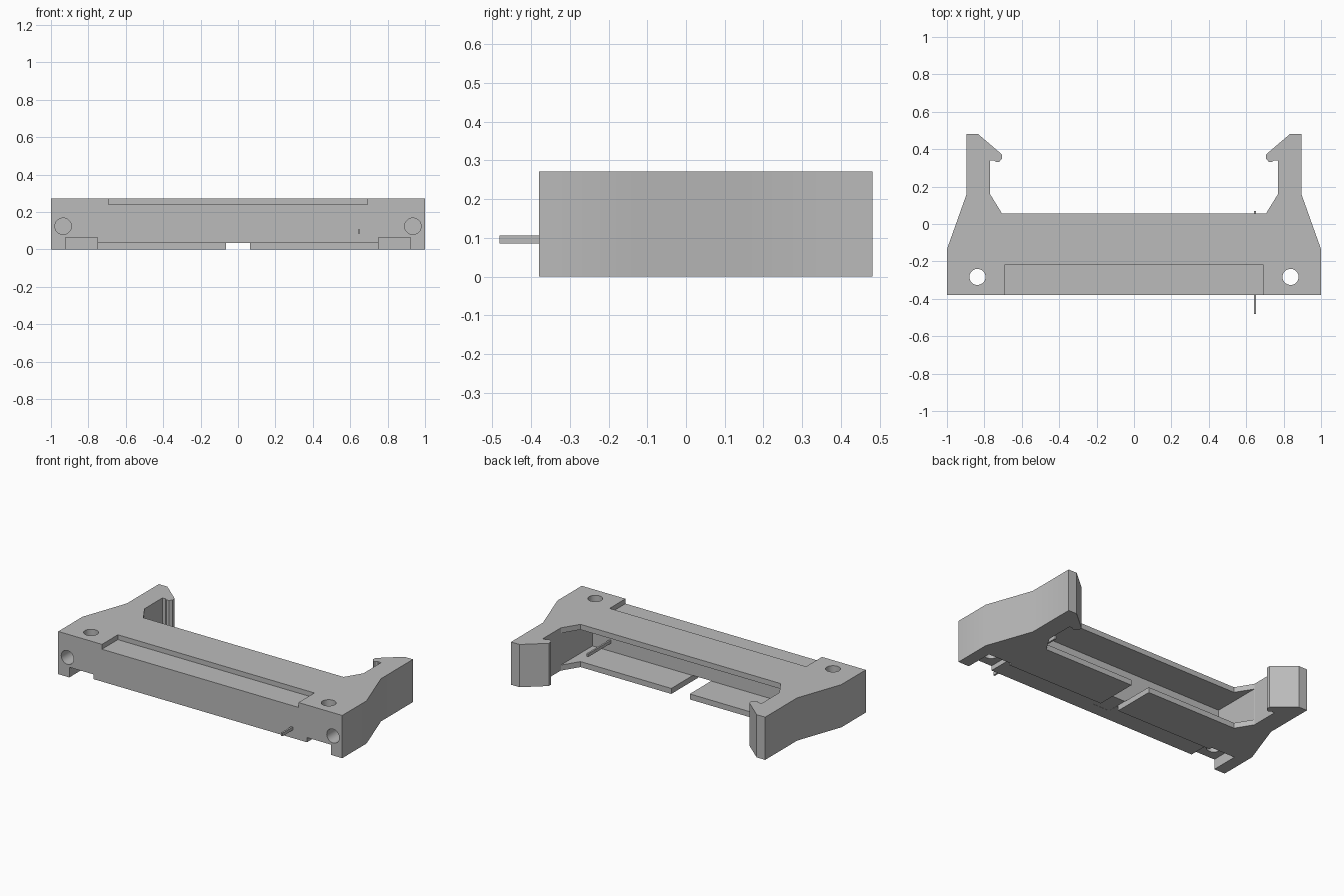
import bpy
import bmesh
import math
from mathutils import Matrix, Vector

old = bpy.data.objects.get("Cube")
if old:
    bpy.data.objects.remove(old, do_unlink=True)

grey = bpy.data.materials.new("plain grey")
grey.use_nodes = True
grey.diffuse_color = (0.5, 0.5, 0.5, 1)
grey.node_tree.nodes["Principled BSDF"].inputs["Base Color"].default_value = (0.5, 0.5, 0.5, 1)

HEIGHT, FRONT, BACK = 0.272, -0.38, 0.482
FLOOR, CEILING = 0.035, 0.238     # inner faces of the bottom and top plates
RECESS = -0.22                    # back wall of the front recesses


def make_object(name, bm):
    bmesh.ops.recalc_face_normals(bm, faces=bm.faces[:])
    mesh = bpy.data.meshes.new(name)
    bm.to_mesh(mesh)
    bm.free()
    mesh.materials.append(grey)
    obj = bpy.data.objects.new(name, mesh)
    bpy.context.collection.objects.link(obj)
    return obj


def box(name, low, high):
    bm = bmesh.new()
    bmesh.ops.create_cube(bm, size=1)
    low, high = Vector(low), Vector(high)
    for v in bm.verts:
        v.co = Vector(c * s for c, s in zip(v.co, high - low)) + (low + high) / 2
    return make_object(name, bm)


def cylinder(name, center, radius, depth, tilt=0):
    bm = bmesh.new()
    matrix = Matrix.Translation(center) @ Matrix.Rotation(tilt, 4, "X")
    bmesh.ops.create_cone(bm, cap_ends=True, segments=32, radius1=radius,
                          radius2=radius, depth=depth, matrix=matrix)
    return make_object(name, bm)


def cut(target, cutter):
    cutter.hide_render = True
    mod = target.modifiers.new("cut", "BOOLEAN")
    mod.operation = "DIFFERENCE"
    mod.solver = "EXACT"
    mod.object = cutter
    bpy.ops.object.select_all(action="DESELECT")
    bpy.context.view_layer.objects.active = target
    target.select_set(True)
    bpy.ops.object.modifier_apply(modifier=mod.name)
    bpy.data.objects.remove(cutter, do_unlink=True)


# Bracket outline: one half with its clip arm, mirrored and extruded upward
half = [(1, FRONT), (1, -0.135), (0.895, 0.16), (0.895, BACK), (0.835, BACK),
        (0.706, 0.372), (0.706, 0.348), (0.72, 0.333), (0.735, 0.33),
        (0.748, 0.34), (0.77, 0.34), (0.77, 0.16), (0.705, 0.055)]
outline = half + [(-x, y) for x, y in reversed(half)]
bm = bmesh.new()
base = bm.faces.new([bm.verts.new((x, y, 0)) for x, y in outline])
new = bmesh.ops.extrude_face_region(bm, geom=[base])["geom"]
bmesh.ops.translate(bm, vec=(0, 0, HEIGHT),
                    verts=[g for g in new if isinstance(g, bmesh.types.BMVert)])
body = make_object("bracket_body", bm)

# Hollow open to the back, between the top and bottom plates
cut(body, box("cavity", (-0.77, -0.16, FLOOR), (0.77, 0.159, CEILING)))

# Shallow front recesses above and below, and the gap in the bottom plate
cut(body, box("top_recess", (-0.692, -1, 0.241), (0.692, RECESS, 1)))
cut(body, box("bottom_recess", (-0.76, -1, -1), (0.76, RECESS, FLOOR)))
cut(body, box("plate_gap", (-0.065, -0.3, -1), (0.065, 0.3, FLOOR + 0.001)))

for side in (-1, 1):
    # Notch under each screw hole, the vertical hole and the blind front hole
    x1, x2 = sorted((side * 0.752, side * 0.922))
    cut(body, box("notch", (x1, -1, -1), (x2, -0.2, 0.065)))
    cut(body, cylinder("screw_hole", (side * 0.837, -0.283, 0.2), 0.043, 1))
    cut(body, cylinder("front_hole", (side * 0.935, FRONT, 0.124), 0.044, 0.4, math.pi / 2))

# Thin pin through the front wall
pin = box("pin", (0.641, -0.482, 0.086), (0.652, 0.07, 0.106))

bpy.ops.object.select_all(action="DESELECT")
bpy.context.view_layer.objects.active = body
body.select_set(True)
bpy.ops.object.shade_smooth_by_angle(angle=math.radians(20))
